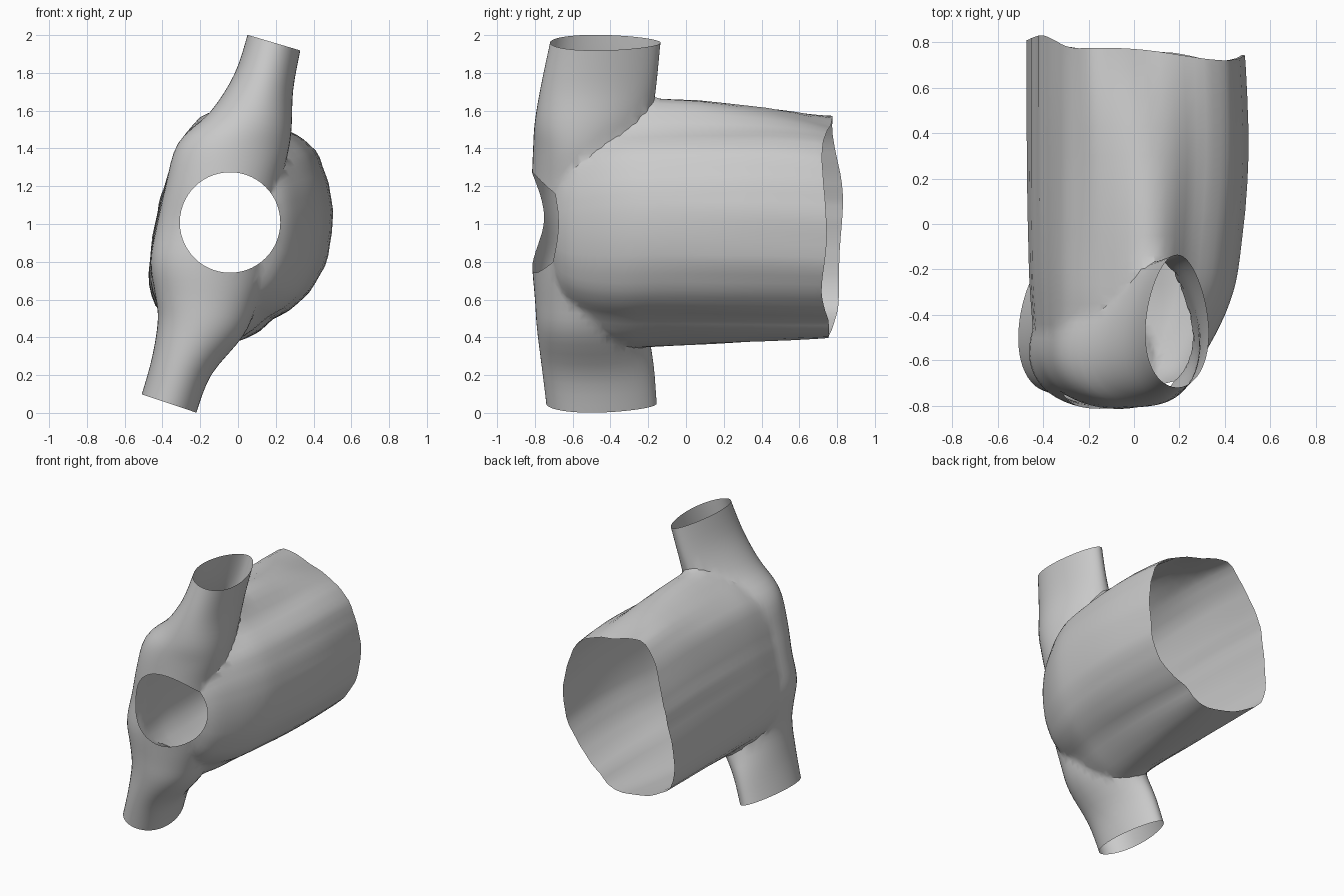
import bpy, bmesh
from math import sin, cos, pi, hypot

if "Cube" in bpy.data.objects:
    bpy.data.objects.remove(bpy.data.objects["Cube"])


def spline(rows, steps, closed=False):
    """Catmull-Rom interpolation through a list of equal-length rows."""
    out, n = [], len(rows)
    for i in range(n if closed else n - 1):
        if closed:
            a, b, c, d = (rows[(i + k) % n] for k in (-1, 0, 1, 2))
        else:
            a, b, c, d = (rows[min(max(i + k, 0), n - 1)] for k in (-1, 0, 1, 2))
        for s in range(steps):
            t = s / steps
            out.append([0.5 * (2 * q + (r - p) * t + (2 * p - 5 * q + 4 * r - e) * t * t
                               + (3 * q - p - 3 * r + e) * t ** 3)
                        for p, q, r, e in zip(a, b, c, d)])
    return out if closed else out + [list(rows[-1])]


def loft(name, rings):
    """Closed solid through rings of points, capped with one n-gon at each end."""
    bm = bmesh.new()
    loops = [[bm.verts.new(p) for p in ring] for ring in rings]
    n = len(loops[0])
    for a, b in zip(loops, loops[1:]):
        for i in range(n):
            j = (i + 1) % n
            bm.faces.new((a[i], a[j], b[j], b[i]))
    bm.faces.new(loops[0])
    bm.faces.new(loops[-1])
    bmesh.ops.recalc_face_normals(bm, faces=bm.faces[:])
    me = bpy.data.meshes.new(name)
    bm.to_mesh(me)
    bm.free()
    ob = bpy.data.objects.new(name, me)
    bpy.context.collection.objects.link(ob)
    return ob


N = 56
ANG = [2 * pi * i / N for i in range(N)]

# sleeve cross-section (x, z) at the back hem, and the points that differ near the cuff
hem = [(.49, 1.0), (.47, 1.2), (.40, 1.37), (.27, 1.47), (.05, 1.53), (-.17, 1.58),
       (-.30, 1.43), (-.385, 1.22), (-.43, 1.05), (-.472, .8), (-.44, .57), (-.23, .44),
       (.05, .40), (.18, .49), (.34, .60), (.45, .77)]
near = list(hem)
near[3], near[4], near[5] = (.27, 1.48), (.10, 1.66), (-.14, 1.555)
near[11], near[12] = (-.19, .345), (.01, .375)
hem, near = spline(hem, 4, True), spline(near, 4, True)

# sleeve from back to front: y, left, right, bottom, top as a box for the section, blend to hem
body_rows = [
    (0.77, -0.47, 0.485, 0.40, 1.575, 1), (0.30, -0.47, 0.50, 0.375, 1.625, .45),
    (-0.15, -0.465, 0.465, 0.345, 1.67, 0), (-0.35, -0.455, 0.42, 0.345, 1.655, 0),
    (-0.53, -0.435, 0.335, 0.385, 1.60, 0), (-0.66, -0.38, 0.245, 0.48, 1.50, 0),
    (-0.73, -0.22, 0.12, 0.72, 1.28, 0)]
rings = []
for y, l, r, b, t, mix in spline(body_rows, 4):
    sec = [(p[0] * mix + q[0] * (1 - mix), p[1] * mix + q[1] * (1 - mix))
           for p, q in zip(hem, near)]
    x0, x1 = min(p[0] for p in sec), max(p[0] for p in sec)
    z0, z1 = min(p[1] for p in sec), max(p[1] for p in sec)
    ring = []
    for i, (x, z) in enumerate(sec):
        k = 1 + 0.005 * sin(1.9 * i) + 0.004 * sin(0.83 * i + 2 * y)    # lengthwise creases
        ring.append((k * (l + (x - x0) / (x1 - x0) * (r - l)), y,
                     1 + k * (b - 1 + (z - z0) / (z1 - z0) * (t - b))))
    rings.append(ring)
sleeve = loft("sleeve", rings)

# slanted cuff passing from bottom to top: z, left, right, front, back, end tilt
cuff_rows = [
    (0.05, -0.51, -0.22, -0.74, -0.155, 0.33), (0.25, -0.455, -0.14, -0.765, -0.17, 0.28),
    (0.45, -0.425, 0.03, -0.79, -0.20, 0.18), (0.60, -0.44, 0.10, -0.80, -0.20, 0.1),
    (0.80, -0.465, 0.17, -0.815, -0.20, 0), (1.00, -0.43, 0.20, -0.80, -0.20, 0),
    (1.20, -0.385, 0.22, -0.815, -0.20, 0), (1.40, -0.32, 0.265, -0.81, -0.20, 0.1),
    (1.55, -0.15, 0.285, -0.80, -0.18, 0.18), (1.75, -0.02, 0.292, -0.765, -0.155, 0.26),
    (1.96, 0.05, 0.33, -0.72, -0.135, 0.29)]
rings = []
for z, l, r, f, b, tilt in spline(cuff_rows, 4):
    ring = []
    for a in ANG:
        dx = (r - l) / 2 * cos(a) * (1 - 0.2 * sin(a))      # egg shape, narrower at the back
        ring.append(((l + r) / 2 + dx * 0.98, (f + b) / 2 + (b - f) / 2 * sin(a),
                     z - tilt * dx))
    rings.append(ring)
cuff = loft("cuff", rings)

# cutter for the round front opening
HX, HZ, HR = -0.042, 1.008, 0.266
cutter = loft("opening_cutter", [[(HX + HR * cos(a), y, HZ + HR * sin(a)) for a in ANG]
                                 for y in (-1.2, -0.3)])

# join the solids, then cut the opening
for other, op in ((cuff, 'UNION'), (cutter, 'DIFFERENCE')):
    m = sleeve.modifiers.new(op.title(), 'BOOLEAN')
    m.operation, m.solver, m.object = op, 'EXACT', other
dg = bpy.context.evaluated_depsgraph_get()
mesh = bpy.data.meshes.new_from_object(sleeve.evaluated_get(dg))
sleeve.modifiers.clear()
sleeve.data = mesh
for ob in (cuff, cutter):
    bpy.data.objects.remove(ob)

# open the shell: drop the end caps and the walls left by the cutter
bm = bmesh.new()
bm.from_mesh(mesh)


def unwanted(f):
    c = f.calc_center_median()
    if abs(f.normal.y) > 0.99 and c.y > 0.7:
        return True
    if len(f.verts) > 30 and (c.z > 1.8 or c.z < 0.2):
        return True
    return all(v.co.y < -0.25 and hypot(v.co.x - HX, v.co.z - HZ) < HR + 0.002
               for v in f.verts)


bmesh.ops.delete(bm, geom=[f for f in bm.faces if unwanted(f)], context='FACES')

# clean slivers and soften the joins between sleeve and cuff
bmesh.ops.remove_doubles(bm, dist=0.012,
                         verts=[v for v in bm.verts if v.co.y < 0 and not v.is_boundary])
soft = [v for v in bm.verts if v.co.y < -0.05 and not v.is_boundary]
for _ in range(2):
    bmesh.ops.smooth_vert(bm, verts=soft, factor=0.35,
                          use_axis_x=True, use_axis_y=True, use_axis_z=True)

# uneven back hem
for v in bm.verts:
    if v.co.y > 0.765:
        v.co.y += (-0.10 * v.co.x - 0.012 * sin(9 * v.co.x + 7 * v.co.z)
                   + 0.012 * cos(5 * (v.co.z - 1)))
bmesh.ops.recalc_face_normals(bm, faces=bm.faces[:])
bm.to_mesh(mesh)
bm.free()
sleeve.name = "open_sleeve_shell"

bpy.context.view_layer.objects.active = sleeve
sleeve.select_set(True)
bpy.ops.object.shade_smooth_by_angle(angle=0.6)
